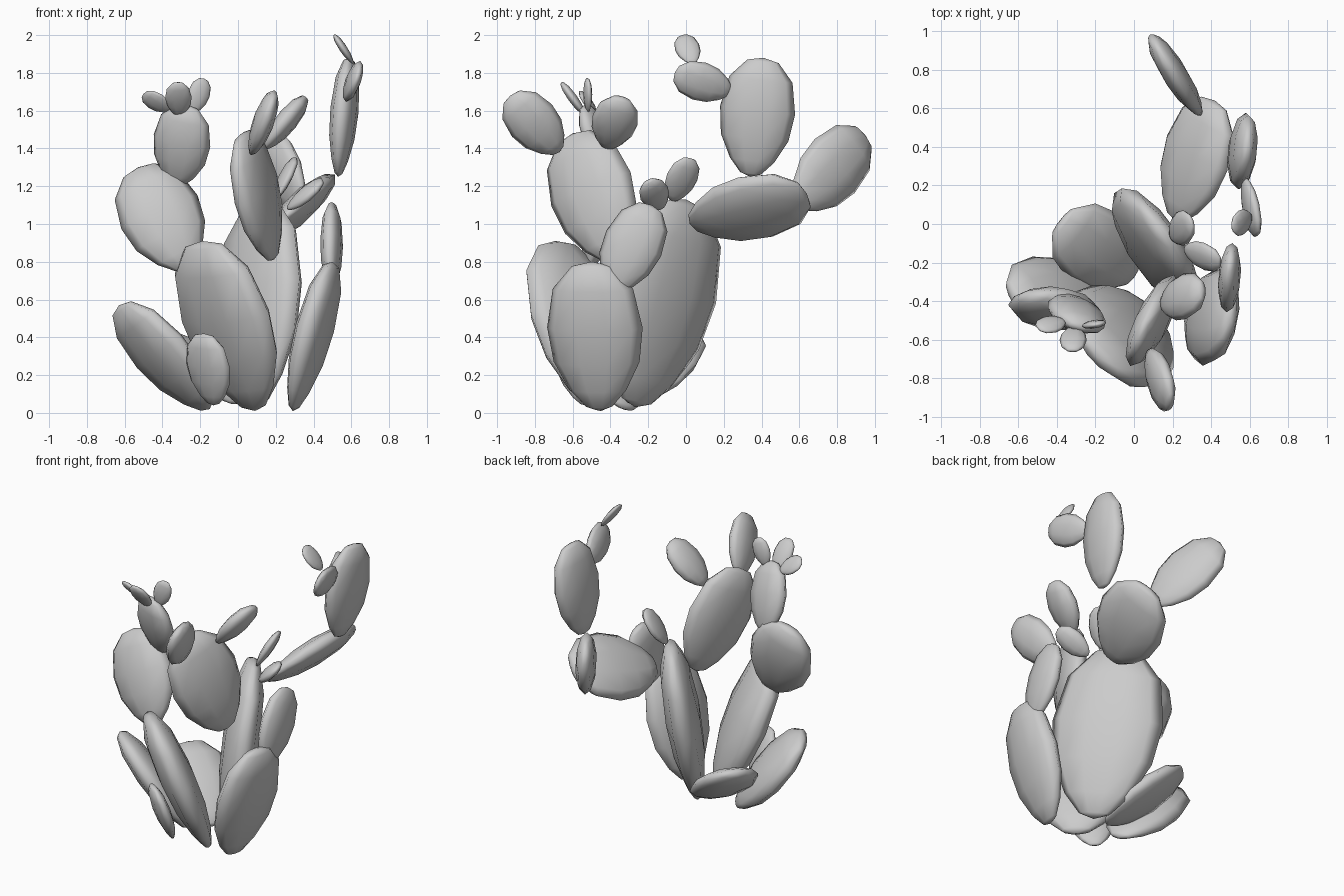
import bpy
import math
from mathutils import Matrix, Vector

default_cube = bpy.data.objects.get("Cube")
if default_cube:
    bpy.data.objects.remove(default_cube, do_unlink=True)

# One plain grey for the whole plant
grey = bpy.data.materials.new("plain_grey")
grey.use_nodes = True
grey.diffuse_color = (0.6, 0.6, 0.6, 1)
grey.node_tree.nodes["Principled BSDF"].inputs["Base Color"].default_value = grey.diffuse_color

# Outline of a pad: position along its length, fraction of its half width
OUTLINE = [(0.03, 0.28), (0.14, 0.59), (0.33, 0.9), (0.56, 1), (0.82, 0.84), (0.97, 0.42)]
SIDES = 10


def pad(name, base, tip, facing, width=0.63, thickness=0.23):
    """Flattened egg from base to tip; width and thickness are fractions of its length."""
    base, tip = Vector(base), Vector(tip)
    length = (tip - base).length
    along = (tip - base).normalized()
    across = Vector(facing).cross(along).normalized()
    normal = along.cross(across)
    verts = [(0, 0, 0)]
    for t, r in OUTLINE:
        for i in range(SIDES):
            a = math.tau * i / SIDES
            verts.append((math.cos(a) * r * width / 2, math.sin(a) * r * thickness / 2, t))
    verts.append((0, 0, 1))
    last = len(verts) - 1
    top = last - SIDES
    faces = []
    for i in range(SIDES):
        j = (i + 1) % SIDES
        faces.append((0, 1 + j, 1 + i))
        faces.append((last, top + i, top + j))
        for ring in range(len(OUTLINE) - 1):
            low = 1 + ring * SIDES
            high = low + SIDES
            faces.append((low + i, low + j, high + j, high + i))
    mesh = bpy.data.meshes.new(name)
    mesh.from_pydata(verts, [], faces)
    frame = Matrix((across, normal, along)).transposed()
    mesh.transform(Matrix.Translation(base) @ (frame * length).to_4x4())
    mesh.polygons.foreach_set("use_smooth", [True] * len(mesh.polygons))
    mesh.materials.append(grey)
    mesh.update()
    obj = bpy.data.objects.new(name, mesh)
    bpy.context.collection.objects.link(obj)


# Pads rising from the ground
pad("main_trunk_pad", base=(0.1, -0.27, 0.03), tip=(0.12, 0, 1.13), facing=(0.8, 0.57, -0.2), thickness=0.2)
pad("front_trunk_pad", base=(0.09, -0.45, 0.01), tip=(-0.19, -0.69, 0.91), facing=(0.7, 0.7, 0.4), width=0.68)
pad("left_trunk_pad", base=(0.29, -0.46, 0.01), tip=(0.5, -0.5, 0.8), facing=(1, -0.2, -0.3))
pad("right_ground_pad", base=(-0.15, -0.33, 0.02), tip=(-0.63, -0.38, 0.57), facing=(0.7, 0.6, 0.5))
pad("back_ground_pad", base=(0, -0.28, 0.05), tip=(-0.38, 0.02, 0.42), facing=(0.5, -0.4, 0.8), width=0.7)
pad("small_front_pad", base=(-0.13, -0.53, 0.04), tip=(-0.18, -0.66, 0.42), facing=(0.6, 0.8, 0.3), width=0.7)

# Growth on the left trunk pad
pad("left_upper_pad", base=(0.49, -0.4, 0.64), tip=(0.5, -0.18, 1.1), facing=(1, -0.1, 0))

# Branch on the right, with three buds
pad("right_branch_pad", base=(-0.27, -0.52, 0.76), tip=(-0.53, -0.37, 1.3), facing=(0, -1, 0.3), width=0.72, thickness=0.28)
pad("right_upper_pad", base=(-0.33, -0.38, 1.2), tip=(-0.27, -0.54, 1.63), facing=(-0.3, -1, -0.3), width=0.68, thickness=0.28)
pad("right_outer_bud", base=(-0.36, -0.5, 1.6), tip=(-0.5, -0.54, 1.69), facing=(-0.5, -0.8, -0.4), width=0.74)
pad("right_middle_bud", base=(-0.31, -0.53, 1.57), tip=(-0.32, -0.66, 1.75), facing=(0, -0.8, -0.6))
pad("right_inner_bud", base=(-0.24, -0.52, 1.59), tip=(-0.18, -0.52, 1.77), facing=(0.2, -1, 0))

# Middle branch, with two ears
pad("middle_branch_pad", base=(0.19, -0.38, 0.81), tip=(0.02, -0.6, 1.48), facing=(0.9, -0.4, 0.1), width=0.67)
pad("middle_front_ear", base=(0.07, -0.67, 1.38), tip=(0.19, -0.93, 1.68), facing=(0.9, 0.1, -0.3), width=0.66, thickness=0.27)
pad("middle_back_ear", base=(0.14, -0.42, 1.4), tip=(0.36, -0.34, 1.67), facing=(0.8, -0.1, -0.6), width=0.68, thickness=0.32)

# Back branch, with its tall pad and offshoots
pad("back_branch_pad", base=(0.21, 0.02, 1), tip=(0.42, 0.64, 1.16), facing=(0.7, 0, -0.7), width=0.71)
pad("back_outer_pad", base=(0.34, 0.58, 1.1), tip=(0.1, 0.95, 1.47), facing=(0.9, 0.5, 0), width=0.65)
pad("back_tall_pad", base=(0.53, 0.34, 1.25), tip=(0.59, 0.41, 1.88), facing=(1, -0.1, -0.1))
pad("back_crown_pad", base=(0.57, 0.24, 1.7), tip=(0.64, -0.06, 1.8), facing=(0.9, 0.2, -0.3), width=0.66)
pad("back_crown_bud", base=(0.61, 0.04, 1.85), tip=(0.51, -0.02, 2), facing=(0.8, 0, 0.5), width=0.7)

# Buds on top of the main trunk pad
pad("trunk_front_bud", base=(0.26, -0.13, 1.08), tip=(0.45, -0.2, 1.23), facing=(-0.5, -0.4, 0.8), thickness=0.26)
pad("trunk_back_bud", base=(0.19, -0.07, 1.12), tip=(0.3, 0.02, 1.35), facing=(0.9, 0.25, -0.45), width=0.65)
